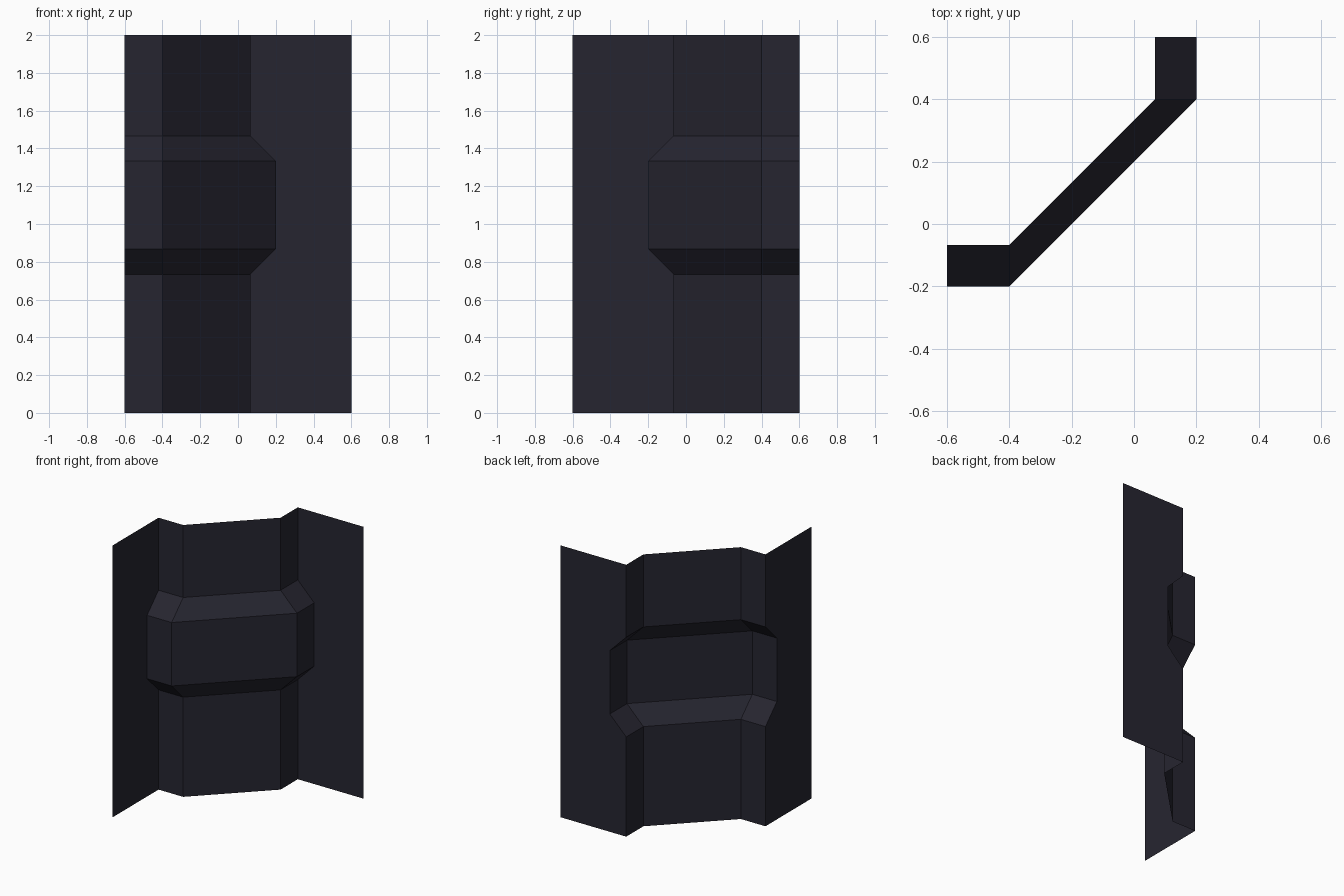
import bpy
import bmesh

if "Cube" in bpy.data.objects:
    bpy.data.objects.remove(bpy.data.objects["Cube"])

# One dark slate colour for the whole sheet
slate = bpy.data.materials.new("dark_slate")
slate.diffuse_color = (0.0194, 0.0185, 0.0296, 1.0)
slate.use_nodes = True
slate.node_tree.nodes["Principled BSDF"].inputs["Base Color"].default_value = slate.diffuse_color

FLUSH, RAISED = 1 / 15, 0.2   # depth of the column, plain and in the thick band


def section(d):
    """Plan of the folded sheet, left to right seen from the front."""
    left = [(-0.6, -0.6), (-0.6, -d), (-0.4, -d)]
    # the right half mirrors the left across the diagonal x = -y
    return left + [(-y, -x) for x, y in reversed(left)]


# Heights and column depth: plain shaft, bevelled band, plain shaft
levels = [(0, FLUSH), (11 / 15, FLUSH), (13 / 15, RAISED),
          (4 / 3, RAISED), (22 / 15, FLUSH), (2, FLUSH)]

# Loft the thin, open sheet through the sections
bm = bmesh.new()
rows = [[bm.verts.new((x, y, z)) for x, y in section(d)] for z, d in levels]
for low, high in zip(rows, rows[1:]):
    for i in range(len(low) - 1):
        bm.faces.new((low[i], low[i + 1], high[i + 1], high[i]))

mesh = bpy.data.meshes.new("corner_wall_panel")
bm.to_mesh(mesh)
bm.free()
mesh.materials.append(slate)
panel = bpy.data.objects.new("corner_wall_panel", mesh)
bpy.context.collection.objects.link(panel)
